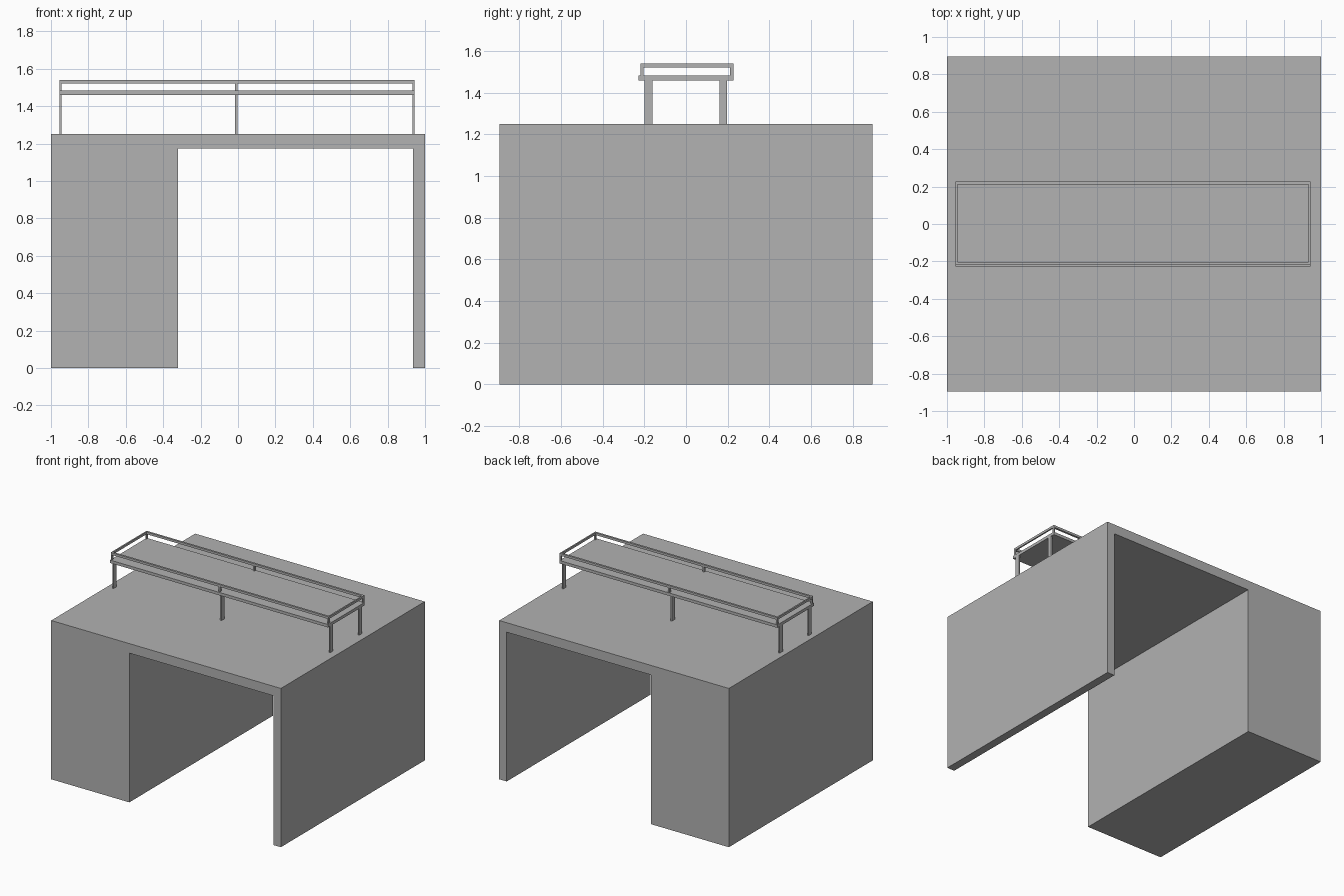
import bpy
import bmesh

if "Cube" in bpy.data.objects:
    bpy.data.objects.remove(bpy.data.objects["Cube"], do_unlink=True)

grey = bpy.data.materials.new("plain_grey")
grey.use_nodes = True
colour = (0.445, 0.445, 0.445, 1)
grey.diffuse_color = colour
grey.node_tree.nodes["Principled BSDF"].inputs["Base Color"].default_value = colour


def finish(bm, name):
    bmesh.ops.recalc_face_normals(bm, faces=bm.faces)
    mesh = bpy.data.meshes.new(name)
    bm.to_mesh(mesh)
    bm.free()
    mesh.materials.append(grey)
    obj = bpy.data.objects.new(name, mesh)
    bpy.context.collection.objects.link(obj)
    return obj


def box(name, xs, ys, zs):
    """Box between the given limits on each axis."""
    bm = bmesh.new()
    bmesh.ops.create_cube(bm, size=1)
    for v in bm.verts:
        for axis, (low, high) in enumerate((xs, ys, zs)):
            v.co[axis] = high if v.co[axis] > 0 else low
    return finish(bm, name)


# Desk body: solid pedestal, top and side panel as one extruded profile
TOP = 1.25
DEPTH = 0.895
profile = [(-1, 0), (-0.32, 0), (-0.32, 1.175), (0.935, 1.175),
           (0.935, 0), (1, 0), (1, TOP), (-1, TOP)]
bm = bmesh.new()
face = bm.faces.new([bm.verts.new((x, -DEPTH, z)) for x, z in profile])
grown = bmesh.ops.extrude_face_region(bm, geom=[face])["geom"]
bmesh.ops.translate(bm, vec=(0, 2 * DEPTH, 0),
                    verts=[g for g in grown if isinstance(g, bmesh.types.BMVert)])
finish(bm, "desk_body")

# Raised shelf deck
LEFT, RIGHT = -0.955, 0.943
DECK_LOW, DECK_HIGH = 1.46, 1.483
RAIL_LOW, RAIL_HIGH = 1.522, 1.54
box("shelf_deck", (LEFT, RIGHT), (-0.228, 0.228), (DECK_LOW, DECK_HIGH))

# Legs under the deck and short posts under the rails
stations = {"right": (LEFT, LEFT + 0.011), "middle": (-0.015, -0.003),
            "left": (RIGHT - 0.011, RIGHT)}
leg_rows = {"front": (-0.2, -0.162), "back": (0.16, 0.198)}
rail_rows = {"front": (-0.219, -0.203), "back": (0.211, 0.227)}
for side, xs in stations.items():
    for row in leg_rows:
        box(f"{row}_{side}_leg", xs, leg_rows[row], (TOP, DECK_LOW))
        box(f"{row}_{side}_rail_post", xs, rail_rows[row], (DECK_HIGH, RAIL_LOW))

# Guard rail around the deck
for row, ys in rail_rows.items():
    box(f"{row}_rail", (LEFT, RIGHT), ys, (RAIL_LOW, RAIL_HIGH))
for side in ("left", "right"):
    box(f"{side}_end_rail", stations[side],
        (rail_rows["front"][1], rail_rows["back"][0]), (RAIL_LOW, RAIL_HIGH))
